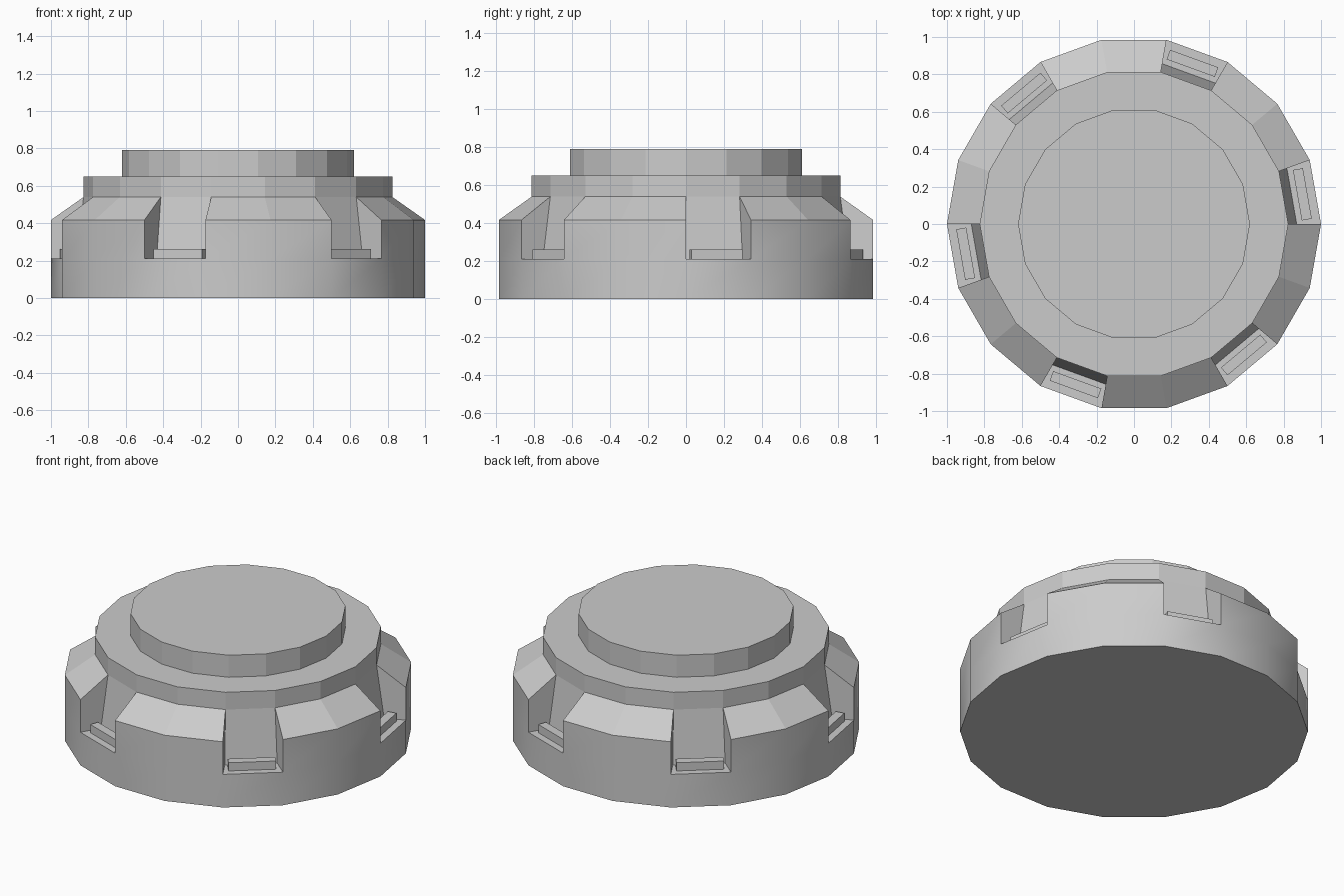
import bpy, bmesh
from math import cos, sin, radians
from mathutils import Matrix

if "Cube" in bpy.data.objects:
    bpy.data.objects.remove(bpy.data.objects["Cube"])

SIDES = 18
STEP = 360 / SIDES

# Cross-sections as (radius, height), from the outside up to the raised top
UPPER = [(0.825, 0.54), (0.825, 0.65), (0.62, 0.65), (0.62, 0.79)]
FULL = [(1, 0), (1, 0.21), (1, 0.417)] + UPPER
NOTCH = [(1, 0), (1, 0.21), (0.87, 0.21)] + UPPER


def add_object(name, bm):
    bmesh.ops.recalc_face_normals(bm, faces=bm.faces)
    mesh = bpy.data.meshes.new(name)
    bm.to_mesh(mesh)
    bm.free()
    obj = bpy.data.objects.new(name, mesh)
    bpy.context.collection.objects.link(obj)
    return obj


bm = bmesh.new()


def vert(point, column):
    a = radians(column * STEP)
    r, z = point
    return bm.verts.new((r * cos(a), r * sin(a), z))


def face(points):
    return bm.faces.new([vert(p, c) for p, c in points])


# Stepped body: every third segment is notched, only the lower wall is smooth
for i in range(SIDES):
    notched = i % 3 == 0
    profile = NOTCH if notched else FULL
    for p, q in zip(profile, profile[1:]):
        f = face([(p, i), (p, i + 1), (q, i + 1), (q, i)])
        f.smooth = p[0] == q[0] == 1
    # Radial walls at both ends of a notch
    if notched:
        for c in (i, i + 1):
            face([(p, c) for p in (FULL[1], FULL[2], FULL[3], NOTCH[2])])

# Bottom and top caps
for end in (FULL[0], FULL[-1]):
    face([(end, i) for i in range(SIDES)])
bmesh.ops.remove_doubles(bm, verts=bm.verts, dist=1e-4)
add_object("stepped_body", bm)

# Small bar lying in each notch
for n in range(6):
    bar = bmesh.new()
    turn = Matrix.Rotation(radians(10 + 60 * n), 4, 'Z')
    place = Matrix.Translation((0.914, 0, 0.2355))
    size = Matrix.Diagonal((0.054, 0.274, 0.053, 1))
    bmesh.ops.create_cube(bar, size=1, matrix=turn @ place @ size)
    add_object(f"notch_bar_{n + 1}", bar)
